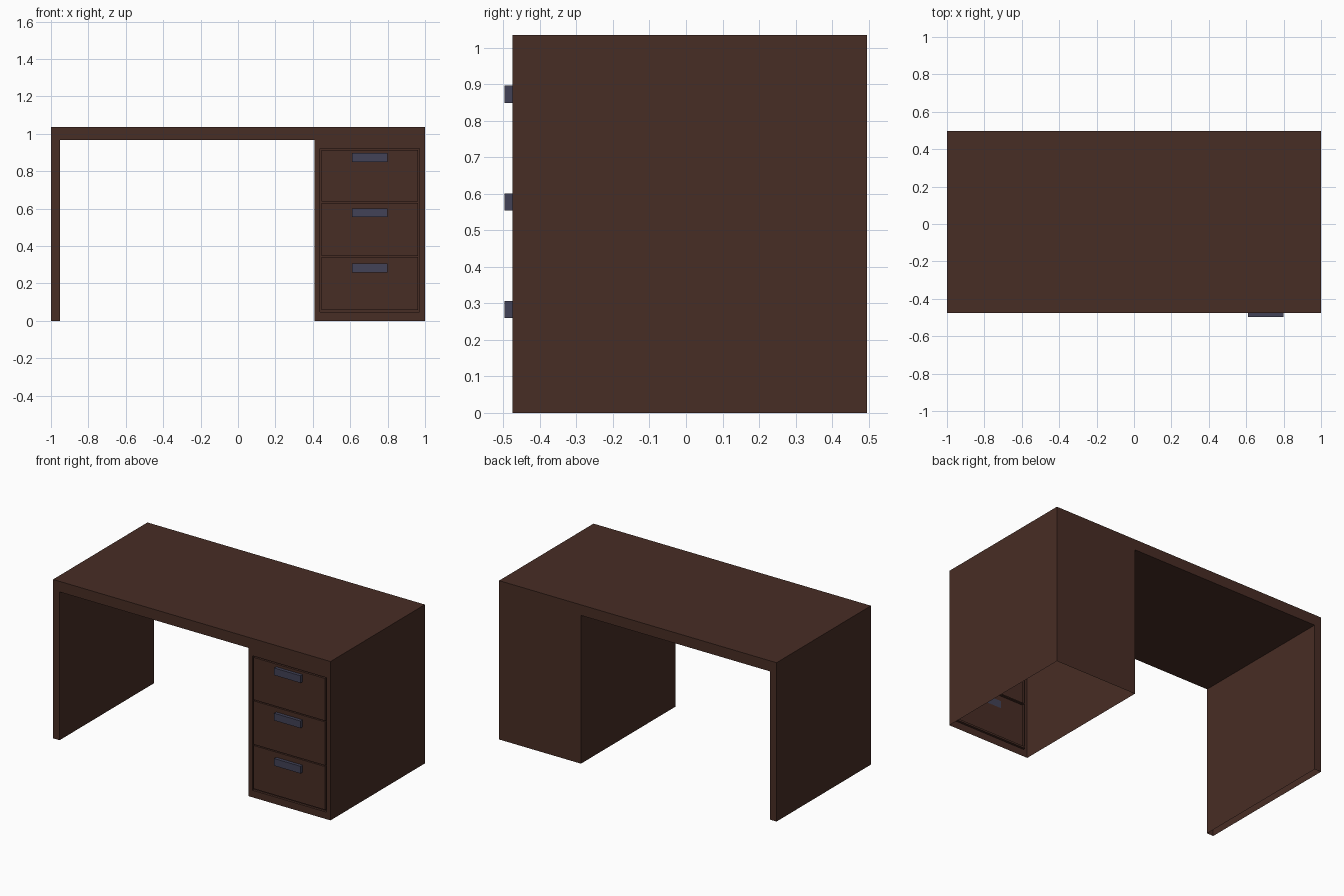
import bpy, bmesh

if "Cube" in bpy.data.objects:
    bpy.data.objects.remove(bpy.data.objects["Cube"])

FRONT, BACK = -0.476, 0.496
LEG_IN, CAB_IN = -0.953, 0.41
UNDER, TOP = 0.966, 1.035


def material(name, rgb):
    m = bpy.data.materials.new(name)
    m.diffuse_color = (*rgb, 1)
    m.use_nodes = True
    m.node_tree.nodes["Principled BSDF"].inputs["Base Color"].default_value = m.diffuse_color
    return m


wood = material("dark_wood", (0.064, 0.026, 0.018))
metal = material("blue_grey_metal", (0.054, 0.054, 0.095))


def finish(bm, name, mat):
    bmesh.ops.remove_doubles(bm, verts=bm.verts, dist=1e-5)
    me = bpy.data.meshes.new(name)
    bm.to_mesh(me)
    bm.free()
    me.materials.append(mat)
    ob = bpy.data.objects.new(name, me)
    bpy.context.collection.objects.link(ob)
    return ob


def face(bm, pts):
    return bm.faces.new([bm.verts.new(p) for p in pts])


# Desk shell: outline extruded front to back, open underneath leg and cabinet
outline = [(-1, 0), (LEG_IN, 0), (LEG_IN, UNDER), (CAB_IN, UNDER),
           (CAB_IN, 0), (1, 0), (1, TOP), (-1, TOP)]
bm = bmesh.new()
for a, b in zip(outline, outline[1:] + outline[:1]):
    if a[1] == 0 and b[1] == 0:
        continue
    face(bm, [(a[0], FRONT, a[1]), (a[0], BACK, a[1]),
              (b[0], BACK, b[1]), (b[0], FRONT, b[1])])
face(bm, [(x, BACK, z) for x, z in reversed(outline)])
front = [(-1, 0), (LEG_IN, 0), (LEG_IN, UNDER), (1, UNDER), (1, TOP), (-1, TOP)]
face(bm, [(x, FRONT, z) for x, z in front])
finish(bm, "desk_shell", wood)

# Drawer panel: grid of cells, with the gaps around the drawers pushed in
xs = [CAB_IN, 0.438, 0.446, 0.962, 0.97, 1]
zs = [0, 0.046, 0.058, 0.34, 0.347, 0.631, 0.638, 0.914, 0.922, UNDER]
bm = bmesh.new()
cells = {}
for i in range(len(xs) - 1):
    for j in range(len(zs) - 1):
        cells[i, j] = face(bm, [(xs[i], FRONT, zs[j]), (xs[i + 1], FRONT, zs[j]),
                                (xs[i + 1], FRONT, zs[j + 1]), (xs[i], FRONT, zs[j + 1])])
bmesh.ops.remove_doubles(bm, verts=bm.verts, dist=1e-5)
gaps = [f for (i, j), f in cells.items()
        if 1 <= i <= 3 and 1 <= j <= 7 and not (i == 2 and j in (2, 4, 6))]
new = bmesh.ops.extrude_face_region(bm, geom=gaps)["geom"]
bmesh.ops.translate(bm, vec=(0, 0.015, 0),
                    verts=[g for g in new if isinstance(g, bmesh.types.BMVert)])
left = [f for f in gaps if f.is_valid]
if left:
    bmesh.ops.delete(bm, geom=left, context='FACES_ONLY')
finish(bm, "drawer_fronts", wood)

# Drawer handles
for n, z in enumerate((0.283, 0.578, 0.873)):
    bm = bmesh.new()
    bmesh.ops.create_cube(bm, size=1)
    bmesh.ops.scale(bm, vec=(0.19, 0.021, 0.047), verts=bm.verts)
    bmesh.ops.translate(bm, vec=(0.704, FRONT - 0.0105, z), verts=bm.verts)
    finish(bm, f"drawer_handle_{n + 1}", metal)
